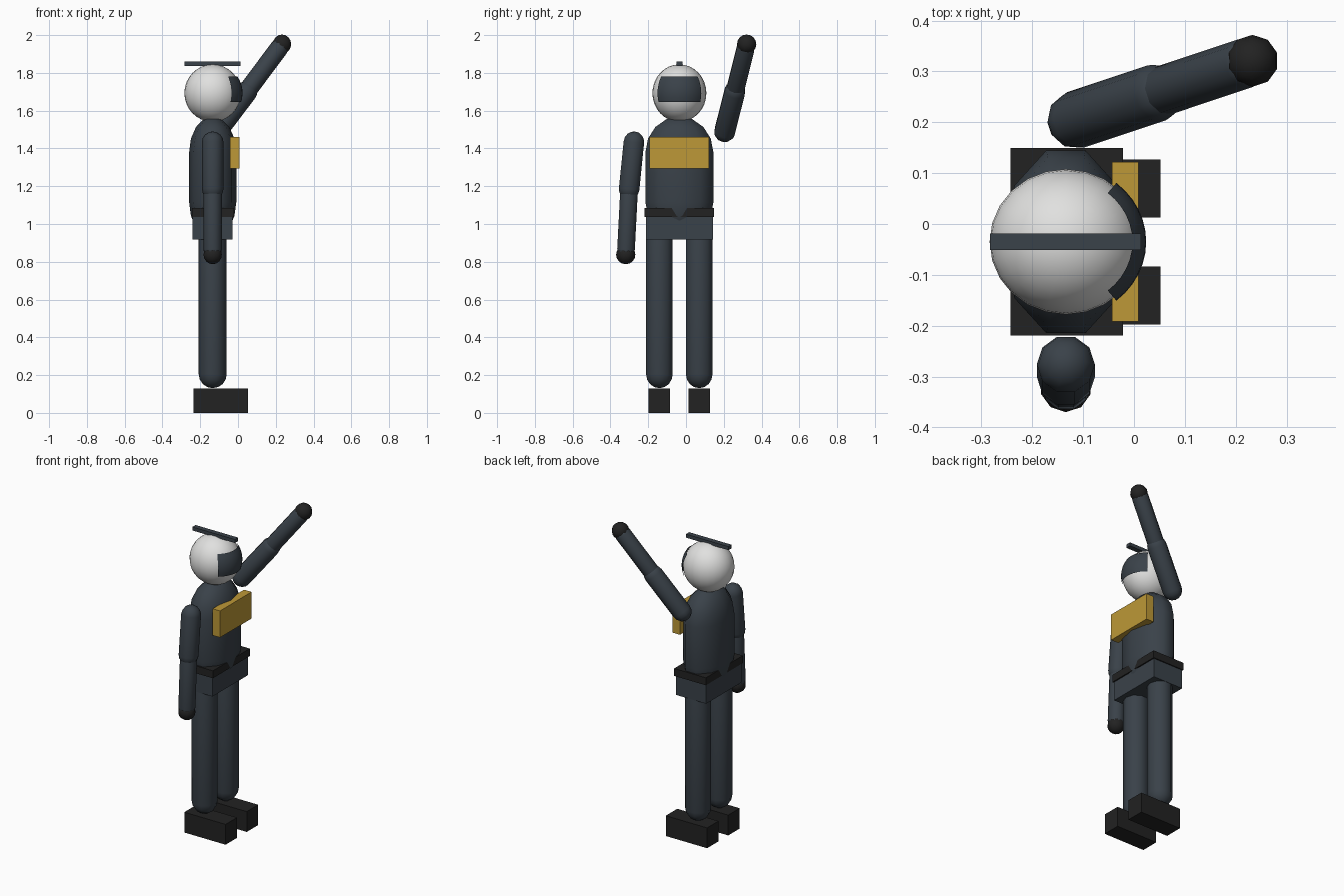
import bpy, bmesh, math
from mathutils import Vector

if "Cube" in bpy.data.objects:
    bpy.data.objects.remove(bpy.data.objects["Cube"])

CX, CY = -0.134, -0.035  # body axis; the figure faces +x


def material(name, rgb):
    m = bpy.data.materials.new(name)
    m.diffuse_color = (*rgb, 1)
    m.use_nodes = True
    m.node_tree.nodes["Principled BSDF"].inputs["Base Color"].default_value = m.diffuse_color
    return m


SUIT = material("slate_suit", (0.042, 0.054, 0.067))
BLACK = material("black", (0.016, 0.016, 0.016))
GOLD = material("gold", (0.51, 0.315, 0.038))
WHITE = material("white", (0.75, 0.75, 0.74))


def add_object(name, bm, mat, smooth=True):
    bmesh.ops.recalc_face_normals(bm, faces=bm.faces)
    for f in bm.faces:
        f.smooth = smooth
    me = bpy.data.meshes.new(name)
    bm.to_mesh(me)
    bm.free()
    me.materials.append(mat)
    ob = bpy.data.objects.new(name, me)
    bpy.context.collection.objects.link(ob)
    return ob


def box(name, lo, hi, mat):
    lo, hi = Vector(lo), Vector(hi)
    bm = bmesh.new()
    bmesh.ops.create_cube(bm, size=1)
    for v in bm.verts:
        v.co = (lo + hi) / 2 + v.co * (hi - lo)
    return add_object(name, bm, mat, False)


def capsule(name, a, b, r, mat, sx=1.0, sides=10, rings=4):
    """Round-ended limb whose cap centres are a and b."""
    a, b = Vector(a), Vector(b)
    axis = b - a
    rot = Vector((0, 0, 1)).rotation_difference(axis)
    lats = [math.pi / 2 * i / rings for i in range(rings)]
    profile = [(r * math.cos(t), -r * math.sin(t)) for t in reversed(lats)]
    profile += [(r * math.cos(t), axis.length + r * math.sin(t)) for t in lats]
    bm = bmesh.new()
    loops = []
    for rad, z in profile:
        ring = []
        for i in range(sides):
            t = 2 * math.pi * i / sides
            p = Vector((rad * math.cos(t) * sx, rad * math.sin(t), z))
            ring.append(bm.verts.new(a + rot @ p))
        loops.append(ring)
    for lo, hi in zip(loops, loops[1:]):
        for i in range(sides):
            j = (i + 1) % sides
            bm.faces.new((lo[i], lo[j], hi[j], hi[i]))
    for ring, z in ((loops[0], -r), (loops[-1], axis.length + r)):
        pole = bm.verts.new(a + rot @ Vector((0, 0, z)))
        for i in range(sides):
            bm.faces.new((ring[i], ring[(i + 1) % sides], pole))
    return add_object(name, bm, mat)


def ball(name, centre, radii, mat, seg, rings):
    bm = bmesh.new()
    bmesh.ops.create_uvsphere(bm, u_segments=seg, v_segments=rings, radius=1)
    for v in bm.verts:
        v.co = Vector(centre) + v.co * Vector(radii)
    return add_object(name, bm, mat)


# Legs and boots
for side, y in (("right", -0.141), ("left", 0.07)):
    capsule(side + "_leg", (CX, y, 0.205), (CX, y, 0.95), 0.074, SUIT)
    box(side + "_boot", (-0.236, y - 0.057, 0), (0.052, y + 0.057, 0.128), BLACK)

# Hips, belt, torso and chest plate
box("hips", (-0.24, CY - 0.177, 0.918), (-0.03, CY + 0.177, 1.04), SUIT)
box("belt", (-0.243, CY - 0.184, 1.038), (-0.022, CY + 0.184, 1.085), BLACK)
capsule("torso", (CX, CY, 1.115), (CX, CY, 1.38), 0.189, SUIT, sx=0.66)
box("chest_plate", (-0.043, CY - 0.157, 1.293), (0.009, CY + 0.157, 1.461), GOLD)

# Arms: shoulder, elbow and hand positions
ARMS = {
    "right": ((CX, -0.276, 1.433), (CX, -0.301, 1.185), (CX, -0.319, 0.838)),
    "left": ((-0.114, 0.205, 1.49), (0.045, 0.258, 1.70), (0.233, 0.321, 1.952)),
}
for side, (shoulder, elbow, hand) in ARMS.items():
    s, e, h = Vector(shoulder), Vector(elbow), Vector(hand)
    capsule(side + "_upper_arm", s, e, 0.057, SUIT)
    capsule(side + "_forearm", e, e.lerp(h, 0.92), 0.049, SUIT)
    ball(side + "_hand", h, (0.051, 0.051, 0.051), BLACK, 10, 8)

# Head
HEAD = Vector((CX, CY, 1.693))
ball("head", HEAD, (0.15, 0.143, 0.152), WHITE, 24, 16)

# Curved visor: a patch of a slightly larger ellipsoid
bm = bmesh.new()
NU, NV = 12, 6
grid = []
for j in range(NV + 1):
    lat = math.radians(-17.5 + 51.5 * j / NV)
    row = []
    for i in range(NU + 1):
        az = math.radians(-51 + 102 * i / NU)
        p = Vector((0.158 * math.cos(lat) * math.cos(az),
                    0.149 * math.cos(lat) * math.sin(az),
                    0.157 * math.sin(lat)))
        row.append(bm.verts.new(HEAD + p))
    grid.append(row)
for j in range(NV):
    for i in range(NU):
        bm.faces.new((grid[j][i], grid[j][i + 1], grid[j + 1][i + 1], grid[j + 1][i]))
add_object("visor", bm, SUIT)

# Flat crest bar on top of the head
box("crest", (-0.283, CY - 0.016, 1.837), (0.014, CY + 0.016, 1.859), SUIT)
